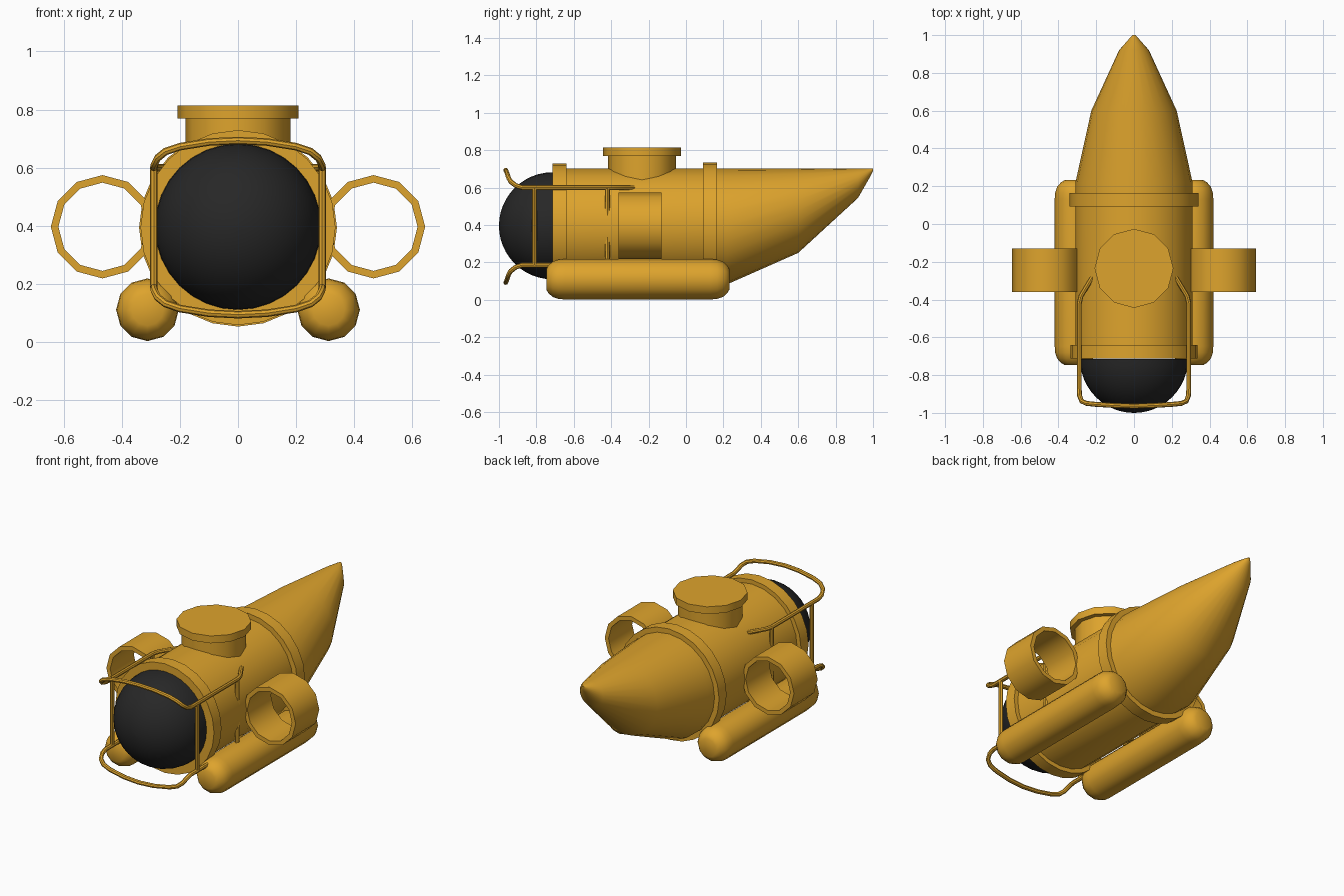
import bpy, bmesh
from math import sin, cos, pi, radians
from mathutils import Vector

if "Cube" in bpy.data.objects:
    bpy.data.objects.remove(bpy.data.objects["Cube"])


def material(name, rgb):
    m = bpy.data.materials.new(name)
    m.diffuse_color = (*rgb, 1)
    m.use_nodes = True
    m.node_tree.nodes["Principled BSDF"].inputs["Base Color"].default_value = m.diffuse_color
    return m


PAINT = material("yellow_paint", (0.73, 0.37, 0.026))
GLASS = material("dark_glass", (0.02, 0.02, 0.02))
CZ = 0.393  # height of the hull axis


def finish(obj, mat, angle=40):
    obj.data.materials.append(mat)
    bpy.ops.object.select_all(action='DESELECT')
    obj.select_set(True)
    bpy.context.view_layer.objects.active = obj
    if obj.type == 'CURVE':
        bpy.ops.object.convert(target='MESH')
    bpy.ops.object.shade_smooth_by_angle(angle=radians(angle))


def loft(name, sections, sides=24, axis='Y', center=(0, 0), loop=False, mat=PAINT):
    """Skin circles (position, radius, height offset) along an axis; loop makes a hollow tube."""
    bm = bmesh.new()
    rings = []
    for pos, r, off in sections:
        ring = []
        for i in range(sides):
            a = 2 * pi * i / sides
            u, v = center[0] + r * cos(a), center[1] + off + r * sin(a)
            ring.append(bm.verts.new((u, pos, v) if axis == 'Y' else (u, v, pos)))
        rings.append(ring)
    pairs = list(zip(rings, rings[1:]))
    if loop:
        pairs.append((rings[-1], rings[0]))
    else:
        bm.faces.new(rings[0])
        bm.faces.new(rings[-1])
    for a, b in pairs:
        for i in range(sides):
            j = (i + 1) % sides
            bm.faces.new((a[i], a[j], b[j], b[i]))
    bmesh.ops.recalc_face_normals(bm, faces=bm.faces[:])
    mesh = bpy.data.meshes.new(name)
    bm.to_mesh(mesh)
    bm.free()
    obj = bpy.data.objects.new(name, mesh)
    bpy.context.collection.objects.link(obj)
    finish(obj, mat)


def tube(name, y0, y1, outer, inner, sides, center):
    loft(name, [(y0, outer, 0), (y1, outer, 0), (y1, inner, 0), (y0, inner, 0)],
         sides, center=center, loop=True)


def pipe(name, points, radius=0.013):
    cu = bpy.data.curves.new(name, 'CURVE')
    cu.dimensions = '3D'
    cu.bevel_depth = radius
    cu.bevel_resolution = 2
    cu.use_fill_caps = True
    sp = cu.splines.new('POLY')
    sp.points.add(len(points) - 1)
    for p, co in zip(sp.points, points):
        p.co = (*co, 1)
    obj = bpy.data.objects.new(name, cu)
    bpy.context.collection.objects.link(obj)
    finish(obj, PAINT)


# Hull with a tail whose top edge stays level
loft("hull", [(-0.71, 0.31, 0), (0.22, 0.31, 0), (0.60, 0.226, 0.084),
              (0.92, 0.079, 0.231), (0.985, 0.022, 0.288), (1.0, 0.006, 0.302)], center=(0, CZ))

# Raised bands around the hull
tube("front_band", -0.713, -0.64, 0.336, 0.28, 24, (0, CZ))
tube("rear_band", 0.092, 0.165, 0.341, 0.29, 24, (0, CZ))

# Viewing dome
R = 0.286
loft("dome", [(-0.714 - R * sin(t * pi / 24), max(R * cos(t * pi / 24), 0.002), 0)
              for t in range(13)], 32, center=(0, CZ + 0.003), mat=GLASS)

# Hatch tower and lid
loft("hatch_tower", [(0.5, 0.181, 0), (0.775, 0.181, 0)], 12, 'Z', (0, -0.235))
loft("hatch_lid", [(0.769, 0.209, 0), (0.814, 0.209, 0)], 12, 'Z', (0, -0.235))

# Ballast pontoons with rounded ends, and open thruster ducts
cap = [(0, 0.055), (0.012, 0.075), (0.035, 0.095), (0.065, 0.105), (0.1, 0.108)]
for side, s in (("left", -1), ("right", 1)):
    prof = [(-0.747 + d, r, 0) for d, r in cap] + [(0.232 - d, r, 0) for d, r in reversed(cap)]
    loft(side + "_pontoon", prof, 12, center=(s * 0.312, 0.11))
    tube(side + "_thruster_duct", -0.36, -0.13, 0.178, 0.152, 12, (s * 0.467, 0.396))

# Bumper cage: one half path mirrored across x, and upside down for the lower rail
half = [(0.22, -0.28, 0.207), (0.25, -0.33, 0.207), (0.28, -0.38, 0.207), (0.29, -0.42, 0.207),
        (0.29, -0.875, 0.207), (0.288, -0.91, 0.218), (0.277, -0.938, 0.24),
        (0.25, -0.95, 0.262), (0.20, -0.955, 0.279), (0.10, -0.961, 0.295)]
for name, f in (("upper_rail", 1), ("lower_rail", -1)):
    one = [Vector((x, y, CZ + f * z)) for x, y, z in half]
    other = [Vector((-p.x, p.y, p.z)) for p in reversed(one)]
    pipe(name, one + [Vector((0, -0.964, CZ + f * 0.300))] + other)

# Upright bars joining the rails
for side, s in (("left", -1), ("right", 1)):
    for place, y in (("front", -0.81), ("rear", -0.42)):
        pipe(f"{side}_{place}_upright", [(s * 0.29, y, CZ - 0.207), (s * 0.29, y, CZ + 0.207)])
